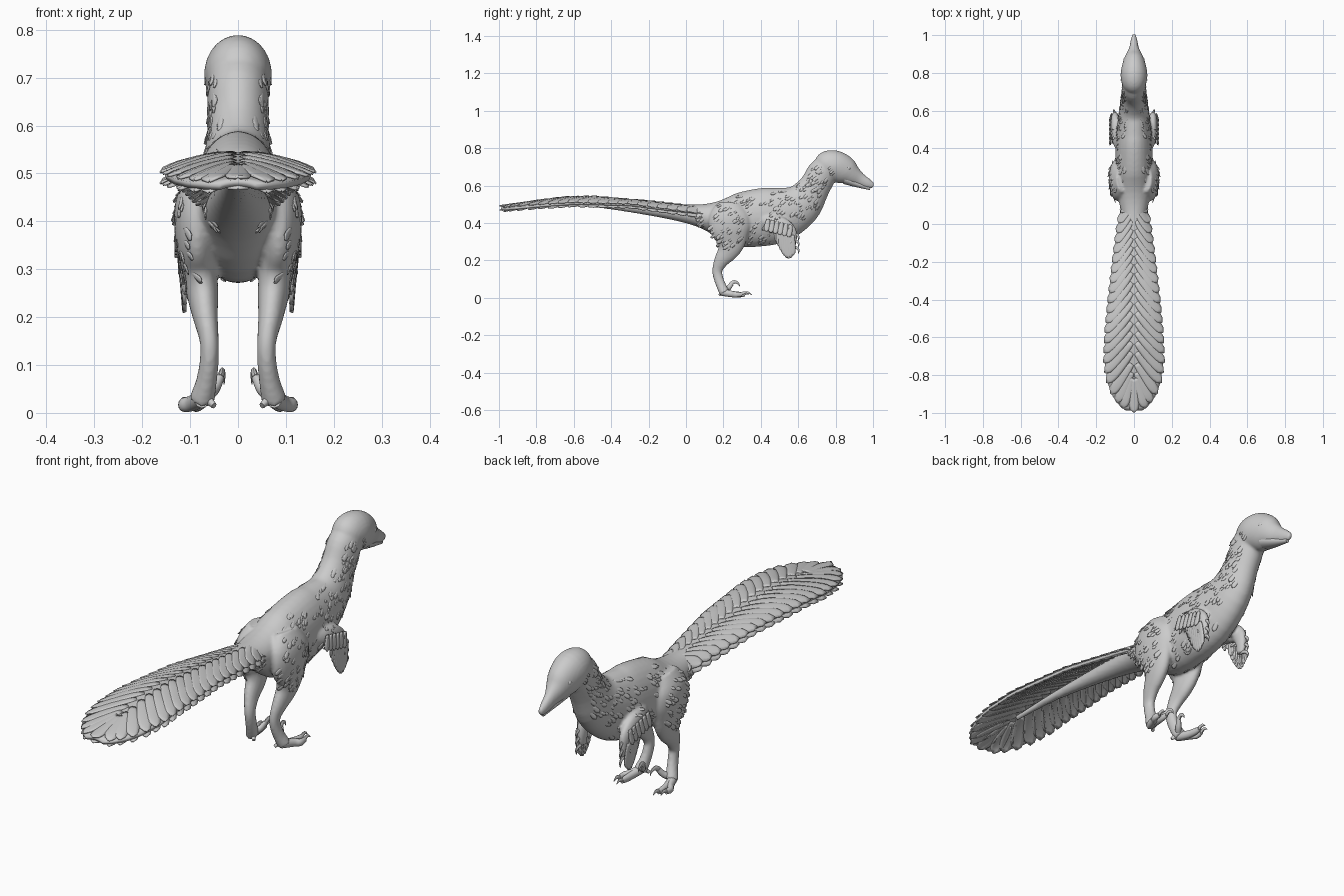
import bpy, bmesh, math, random
from mathutils import Vector
from mathutils.bvhtree import BVHTree

if "Cube" in bpy.data.objects:
    bpy.data.objects.remove(bpy.data.objects["Cube"])

random.seed(4)


def interp(table, y):
    # smooth lookup in a table of (y, value) with falling y
    for (y0, a), (y1, b) in zip(table, table[1:]):
        if y >= y1:
            t = min(1, max(0, (y0 - y) / (y0 - y1)))
            return a + (b - a) * t
    return table[-1][1]


def spline(st, sub):
    out = []
    for i in range(len(st) - 1):
        p = [st[max(i - 1, 0)], st[i], st[i + 1], st[min(i + 2, len(st) - 1)]]
        for k in range(sub):
            t = k / sub
            out.append([0.5 * (2 * b + (c - a) * t + (2 * a - 5 * b + 4 * c - d) * t * t
                        + (3 * b - a - 3 * c + d) * t ** 3) for a, b, c, d in zip(*p)])
    return out + [list(st[-1])]


def loft(bm, stations, n=20, sub=4, sides=(1,)):
    # tube through stations (x, y, z, half width, half depth), optionally on both sides
    for s in sides:
        pts = spline(stations, sub)
        cs = [Vector((s * p[0], p[1], p[2])) for p in pts]
        rings = []
        for i, p in enumerate(pts):
            t = (cs[min(i + 1, len(cs) - 1)] - cs[max(i - 1, 0)]).normalized()
            a = (Vector((1, 0, 0)) - t * t.x).normalized()
            b = t.cross(a)
            rw, rd = max(p[3], .0008), max(p[4], .0008)
            rings.append([bm.verts.new(cs[i] + a * rw * math.cos(2 * math.pi * k / n)
                                       + b * rd * math.sin(2 * math.pi * k / n)) for k in range(n)])
        for r, q in zip(rings, rings[1:]):
            for k in range(n):
                bm.faces.new((r[k], r[(k + 1) % n], q[(k + 1) % n], q[k]))
        bm.faces.new(rings[0])
        bm.faces.new(rings[-1])


def leaf(bm, root, tip, normal, w, n=8, ridge=.15, drape=None):
    # one feather: rounded blade with a raised shaft
    d = tip - root
    side = d.cross(normal).normalized()
    up = side.cross(d).normalized()
    rows = []
    for i in range(n + 1):
        t = i / n
        hw = w * max(.08, (.35 + .65 * t ** .6) * math.sqrt(max(0, 1 - t ** 5)))
        row = []
        for v in (-1, -.5, 0, .5, 1):
            p = root + d * t + side * hw * v + up * w * ridge * (1 - v * v)
            if drape:
                p = drape(p, t, v)
            row.append(bm.verts.new(p))
        rows.append(row)
    for r, q in zip(rows, rows[1:]):
        for k in range(4):
            bm.faces.new((r[k], r[k + 1], q[k + 1], q[k]))


def finish(name, bm, thick=0, angle=40):
    bmesh.ops.recalc_face_normals(bm, faces=bm.faces)
    me = bpy.data.meshes.new(name)
    bm.to_mesh(me)
    bm.free()
    ob = bpy.data.objects.new(name, me)
    bpy.context.collection.objects.link(ob)
    bpy.ops.object.select_all(action='DESELECT')
    bpy.context.view_layer.objects.active = ob
    ob.select_set(True)
    bpy.ops.object.shade_smooth_by_angle(angle=math.radians(angle))
    if thick:
        m = ob.modifiers.new("thickness", 'SOLIDIFY')
        m.thickness = thick
        m.offset = 0
    return ob


BOTH = (1, -1)

# body, neck, head and legs fused into one skin
bm = bmesh.new()
loft(bm, [(0, -.75, .507, .01, .01), (0, -.5, .503, .018, .018), (0, -.2, .477, .035, .036),
          (0, 0, .45, .055, .05), (0, .12, .432, .08, .075), (0, .25, .415, .098, .137),
          (0, .4, .43, .098, .155), (0, .51, .448, .09, .146), (0, .615, .50, .076, .115),
          (0, .685, .59, .064, .085), (0, .73, .67, .064, .08), (0, .765, .71, .062, .06)], 32)
loft(bm, [(0, .695, .70, .03, .03), (0, .73, .707, .06, .07), (0, .79, .706, .071, .083),
          (0, .85, .68, .06, .076), (0, .89, .655, .044, .054), (0, .93, .632, .026, .037),
          (0, .97, .612, .018, .027), (0, 1.003, .598, .009, .015)], 28)
loft(bm, [(.06, .24, .50, .035, .07), (.08, .235, .44, .05, .108), (.086, .235, .37, .046, .11),
          (.08, .24, .30, .037, .08), (.074, .225, .25, .033, .058), (.068, .19, .20, .026, .04),
          (.06, .168, .15, .02, .028), (.06, .172, .11, .02, .026), (.066, .188, .065, .022, .026),
          (.076, .207, .025, .027, .028)], 24, 4, BOTH)
# folded upper arm
loft(bm, [(.06, .40, .43, .03, .03), (.085, .44, .405, .03, .042), (.097, .5, .393, .026, .043),
          (.1, .55, .365, .022, .036), (.1, .567, .32, .018, .028), (.1, .563, .27, .012, .02)],
     18, 4, BOTH)
body = finish("body", bm, angle=180)
m = body.modifiers.new("fuse", 'REMESH')
m.mode = 'VOXEL'
m.voxel_size = .007
m.use_smooth_shade = True
m = body.modifiers.new("soften", 'SMOOTH')
m.factor = .5
m.iterations = 4

# lower jaw
bm = bmesh.new()
loft(bm, [(0, .85, .635, .04, .028), (0, .90, .615, .027, .021), (0, .945, .598, .016, .014),
          (0, .985, .584, .008, .008)])
finish("lower_jaw", bm)

# eyes
bm = bmesh.new()
for s in BOTH:
    v = bmesh.ops.create_uvsphere(bm, u_segments=16, v_segments=10, radius=.012)['verts']
    bmesh.ops.translate(bm, verts=v, vec=(s * .045, .868, .693))
finish("eyes", bm)

# toes
bm = bmesh.new()
for x, y in ((.088, .315), (.113, .298)):
    loft(bm, [(.076, .195, .03, .018, .02), (.08 * .5 + x * .5, .245, .02, .014, .017),
              (x, y - .03, .017, .012, .015), (x, y, .018, .008, .011)], 12, 4, BOTH)
loft(bm, [(.07, .2, .035, .014, .016), (.05, .225, .05, .012, .014),
          (.037, .243, .074, .009, .012)], 12, 4, BOTH)
loft(bm, [(.065, .195, .03, .01, .01), (.05, .18, .015, .006, .007)], 10, 4, BOTH)
finish("toes", bm)

# toe claws, with the raised sickle claw on the inner toe
bm = bmesh.new()
for x, y in ((.088, .31), (.113, .293)):
    loft(bm, [(x, y, .02, .006, .009), (x, y + .022, .027, .005, .007),
              (x, y + .042, .016, .001, .001)], 10, 4, BOTH)
loft(bm, [(.037, .238, .072, .007, .011), (.033, .258, .085, .006, .01),
          (.03, .278, .078, .004, .006), (.029, .288, .06, .001, .001)], 10, 4, BOTH)
finish("toe_claws", bm)

# finger claws
bm = bmesh.new()
for z in (.345, .31, .275):
    loft(bm, [(.1, .565, z, .007, .009), (.104, .592, z - .008, .006, .007),
              (.106, .603, z - .022, .004, .005), (.104, .6, z - .04, .001, .001)], 10, 4, BOTH)
finish("finger_claws", bm)

# wing feathers hanging from the forearm and hand
bm = bmesh.new()
for s in BOTH:
    for i in range(8):
        t = i / 7
        root = Vector((s * (.118 + .004 * t), .475 + .095 * t, .385 - .05 * t))
        tip = Vector((s * (.108 + .003 * t), .495 + .075 * t, .295 - .085 * math.sin(t * 2.2)))
        leaf(bm, root, tip, Vector((s, 0, 0)), .02)
    for i in range(6):
        t = i / 5
        root = Vector((s * .121, .44 + .12 * t, .42 - .03 * t))
        leaf(bm, root, root + Vector((s * .006, -.012, -.065)), Vector((s, 0, 0)), .018)
finish("wing_feathers", bm, .006)

# tail plume: domed fan described by half width, crest height and edge height
WIDTH = [(.12, .05), (0, .085), (-.2, .112), (-.4, .135), (-.6, .157), (-.75, .163),
         (-.85, .145), (-.92, .115), (-.97, .07), (-1, .015)]
CREST = [(.12, .495), (0, .50), (-.2, .522), (-.5, .547), (-.65, .543), (-.8, .523), (-1, .488)]
EDGE = [(.12, .45), (0, .462), (-.3, .502), (-.6, .508), (-.8, .495), (-1, .478)]


def dome(x, y):
    c, e = interp(CREST, y), interp(EDGE, y)
    r = min(1.05, abs(x) / max(.03, interp(WIDTH, y)))
    return e + (c - e) * (1 - r * r)


bm = bmesh.new()
rows = []
for i in range(61):
    y = .12 - 1.105 * i / 60
    rows.append([bm.verts.new((k / 8 * .93 * interp(WIDTH, y), y,
                               dome(k / 8 * .93 * interp(WIDTH, y), y) - .01)) for k in range(-8, 9)])
for r, q in zip(rows, rows[1:]):
    for k in range(16):
        bm.faces.new((r[k], r[k + 1], q[k + 1], q[k]))
finish("tail_plume", bm, .014)

# long tail feathers draped above and below the plume
for name, base, lift in (("upper_tail_feathers", -.004, .006), ("lower_tail_feathers", -.018, -.003)):
    bm = bmesh.new()

    def drape(p, t, v):
        y = max(-.997, p.y)
        return Vector((p.x, y, dome(p.x, y) + base + lift * t + .003 * (1 - abs(v))))

    tips = [.06 - .053 * i for i in range(18)] + [-.9, -.945, -.975]
    for y in tips:
        for s in BOTH:
            k = min(1, (.2 - y) / .6)
            root = Vector((s * .012, y + .07 + .09 * k, 0))
            tip = Vector((s * interp(WIDTH, y) * .99, y, 0))
            leaf(bm, root, tip, Vector((0, 0, 1)), .024 + .01 * k, 10, 0, drape)
    leaf(bm, Vector((0, -.82, 0)), Vector((0, -1, 0)), Vector((0, 0, 1)), .034, 10, 0, drape)
    finish(name, bm, .004)

# short feather tufts lying on the flanks, thighs and neck
deps = bpy.context.evaluated_depsgraph_get()
tree = BVHTree.FromObject(body, deps)
bm = bmesh.new()
made = 0
for attempt in range(700):
    y, z = random.uniform(.08, .8), random.uniform(.27, .72)
    hit, nor, _, _ = tree.ray_cast(Vector((.4, y, z)), Vector((-1, 0, 0)))
    if hit is None or nor.x < .55 or made > 190:
        continue
    made += 1
    flow = Vector((0, -.8, -.6 - random.uniform(-.2, .3)))
    flow = (flow - nor * flow.dot(nor)).normalized()
    size = random.uniform(.025, .045)
    a = hit - nor * .003
    b = hit + flow * size + nor * .001
    for s in BOTH:
        leaf(bm, Vector((s * a.x, a.y, a.z)), Vector((s * b.x, b.y, b.z)),
             Vector((s * nor.x, nor.y, nor.z)), size * .28, 5)
finish("body_feathers", bm, .002)
